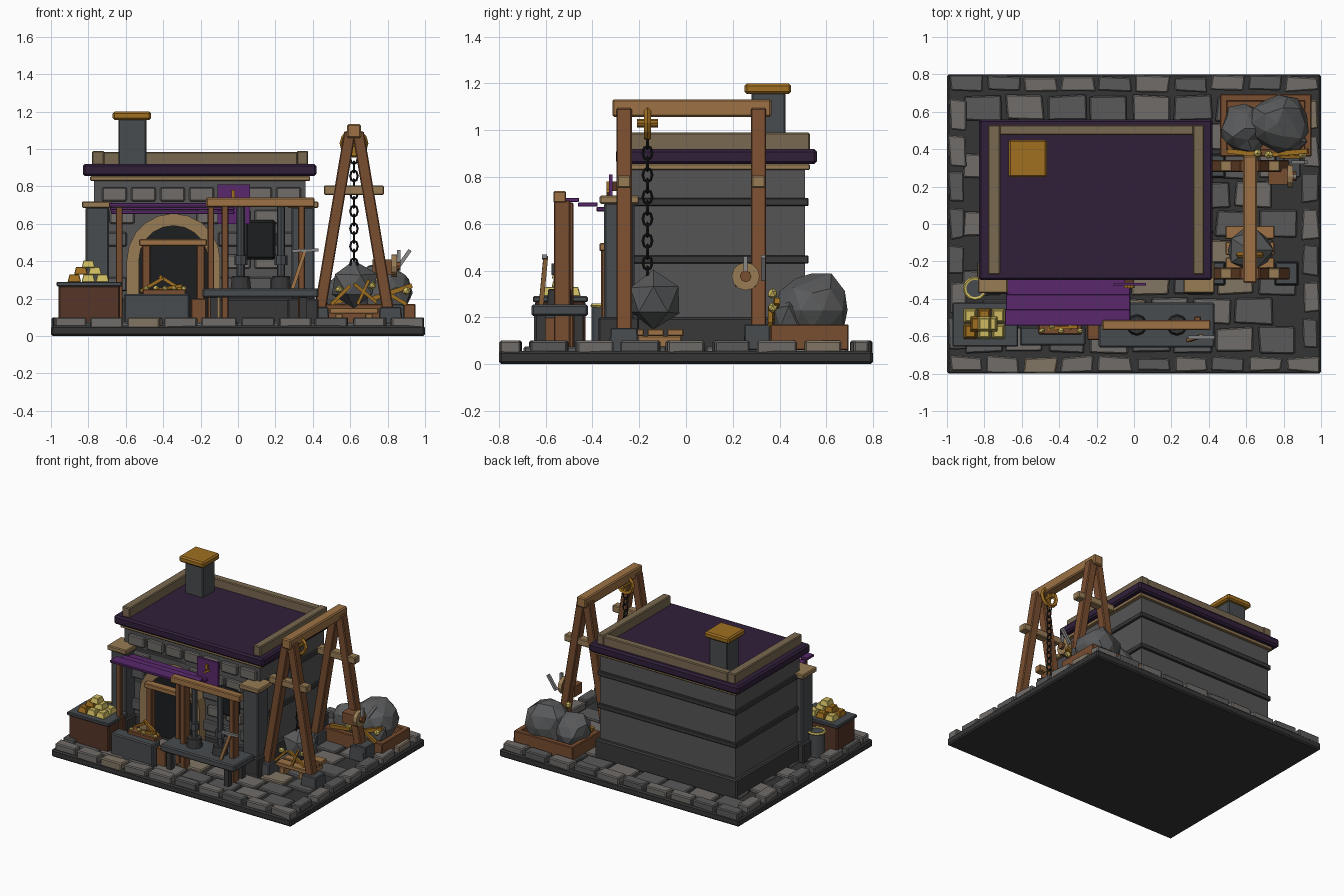
import bpy, bmesh, math, random
from mathutils import Vector, Matrix

if "Cube" in bpy.data.objects:
    bpy.data.objects.remove(bpy.data.objects["Cube"])
random.seed(4)
COL = {'mortar': (.035, .035, .035), 'stone': (.16, .15, .14), 'stone_dark': (.1, .1, .1), 'stone_tan': (.22, .18, .13),
       'wall': (.09, .09, .09), 'dark': (.04, .04, .042), 'iron': (.065, .072, .078), 'black': (.012, .013, .014),
       'roof': (.03, .014, .042), 'purple': (.1, .022, .15), 'tan': (.31, .2, .09), 'wood': (.19, .075, .03),
       'wood_dark': (.09, .035, .02), 'wood_light': (.34, .17, .06), 'gold': (.62, .5, .12), 'amber': (.35, .16, .015),
       'rock': (.1, .102, .105), 'steel': (.25, .25, .25), 'parapet': (.19, .14, .08)}
MATS = {}


def part(name, col, build, bevel=0.0):
    bm = bmesh.new()
    build(bm)
    bmesh.ops.recalc_face_normals(bm, faces=bm.faces)
    me = bpy.data.meshes.new(name)
    bm.to_mesh(me)
    bm.free()
    ob = bpy.data.objects.new(name, me)
    bpy.context.collection.objects.link(ob)
    if col not in MATS:
        MATS[col] = bpy.data.materials.new(col)
        MATS[col].diffuse_color = (*COL[col], 1)
    me.materials.append(MATS[col])
    if bevel:
        m = ob.modifiers.new('bevel', 'BEVEL')
        m.width, m.segments = bevel, 1
    return ob


def box(bm, x0, x1, y0, y1, z0, z1, jit=0.0, taper=1.0, rot=0.0):
    c = Vector(((x0 + x1) / 2, (y0 + y1) / 2, (z0 + z1) / 2))
    vs = bmesh.ops.create_cube(bm, size=1)['verts']
    for v in vs:
        t = taper if v.co.z > 0 else 1
        p = Vector((v.co.x * (x1 - x0) * t, v.co.y * (y1 - y0) * t, v.co.z * (z1 - z0)))
        v.co = c + Matrix.Rotation(rot, 3, 'Z') @ p
    if jit:
        for a in vs[::2]:
            d = Vector((random.uniform(-jit, jit), random.uniform(-jit, jit), 0))
            for v in vs:
                if (v.co.xy - a.co.xy).length < 1e-5 and v is not a:
                    v.co += d
            a.co += d


def boxes(*bs, **k):
    return lambda bm: [box(bm, *b, **k) for b in bs]


def frame(p, q):
    p, q = Vector(p), Vector(q)
    d = (q - p).normalized()
    ref = Vector((0, 0, 1)) if abs(d.y) > .9 else Vector((0, 1, 0))
    x = ref.cross(d).normalized()
    m = Matrix((x, d.cross(x), d)).transposed().to_4x4()
    return Matrix.Translation((p + q) / 2) @ m, (q - p).length


def bar(bm, p, q, w, h=None):
    m, l = frame(p, q)
    bmesh.ops.create_cube(bm, size=1, matrix=m @ Matrix.Diagonal((w, h or w, l, 1)))


def bars(*bs):
    return lambda bm: [bar(bm, *b) for b in bs]


def cyl(bm, p, q, r, n=10, r2=None):
    m, l = frame(p, q)
    bmesh.ops.create_cone(bm, cap_ends=True, segments=n, radius1=r, radius2=r if r2 is None else r2, depth=l, matrix=m)


def cyls(*cs):
    return lambda bm: [cyl(bm, *c) for c in cs]


def ring(bm, c, u, v, ru, rv, t, n=12, k=5):
    u, v, c = Vector(u), Vector(v), Vector(c)
    w = u.cross(v)
    g = []
    for i in range(n):
        a = 2 * math.pi * i / n
        o = u * math.cos(a) + v * math.sin(a)
        p = c + u * ru * math.cos(a) + v * rv * math.sin(a)
        g.append([bm.verts.new(p + t * (o * math.cos(b) + w * math.sin(b))) for b in [2 * math.pi * j / k for j in range(k)]])
    for i in range(n):
        for j in range(k):
            bm.faces.new((g[i][j], g[(i + 1) % n][j], g[(i + 1) % n][(j + 1) % k], g[i][(j + 1) % k]))


def rock(bm, c, s, sub=2, jit=.13):
    vs = bmesh.ops.create_icosphere(bm, subdivisions=sub, radius=1)['verts']
    for v in vs:
        f = 1 + random.uniform(-jit, jit)
        v.co = Vector([c[i] + v.co[i] * s[i] * f for i in range(3)])
        v.co.z = max(v.co.z, .1)


def arch_pts(r, z0=.1, cx=-.345, cz=.405, n=10):
    return [(cx - r, z0)] + [(cx - r * math.cos(math.pi * i / n), cz + r * math.sin(math.pi * i / n)) for i in range(n + 1)] + [(cx + r, z0)]


def prism(bm, pts, y0, y1):
    f = bm.faces.new([bm.verts.new((x, y0, z)) for x, z in pts])
    e = bmesh.ops.extrude_face_region(bm, geom=[f])['geom']
    bmesh.ops.translate(bm, vec=(0, y1 - y0, 0), verts=[g for g in e if isinstance(g, bmesh.types.BMVert)])


# Base slab, rim stones and paving
part('base_slab', 'mortar', boxes((-1, 1, -.8, .8, 0, .055)), .01)
stones = {'stone': [], 'stone_dark': [], 'stone_tan': []}


def pick():
    return stones[random.choice(['stone'] * 4 + ['stone_dark'] * 3 + ['stone_tan'])]


for i in range(10):
    for s in (-1, 1):
        x = -.9 + .2 * i
        pick().append((max(x - .088, -.985), min(x + .088, .985), s * .75 - .04, s * .75 + .04, .04, .1))
for i in range(7):
    for s in (-1, 1):
        y = -.585 + .195 * i
        pick().append((s * .945 - .043, s * .945 + .043, y - .08, y + .08, .04, .1))
for j in range(9):
    for i in range(8):
        x, y = -.78 + .225 * i + (.07 if j % 2 else -.03), -.62 + .155 * j
        if x < .86 and not (-.6 < x < .25 and -.15 < y < .42):
            pick().append((x - .1, min(x + .1, .89), y - .066, y + .066, .045, .075))
for k, v in stones.items():
    part('paving_' + k, k, boxes(*v, jit=.009), .007)

# Building walls, courses, plinth
part('walls', 'wall', boxes((-.77, .36, -.25, .51, .05, .84)))
part('wall_courses', 'dark', boxes((-.785, .375, -.25, .525, .43, .465), (-.785, .375, -.25, .525, .675, .71)), .005)
part('plinth', 'dark', boxes((-.8, .385, -.26, .54, .05, .2)), .01)
for n, (k, zs) in enumerate({'stone_dark': (.24, .48), 'stone': (.36, .6), 'stone_tan': (.72,)}.items()):
    bl = []
    for z in zs:
        for i in range(7):
            x = -.66 + .155 * i + (.04 if n == 1 else 0)
            if math.hypot(x + .345, max(z - .35, 0)) > .3 and x < .3:
                bl.append((x - .066, x + .066, -.275, -.24, z, z + .075))
    part('front_bricks_' + k, 'stone' if k == 'stone_tan' else k, boxes(*bl), .007)
part('eave_trim', 'tan', boxes((-.79, .385, -.275, .53, .83, .855)), .004)
part('roof_slab', 'roof', boxes((-.83, .42, -.3, .56, .855, .92)), .012)
part('parapet', 'parapet', boxes((-.78, -.715, -.27, .53, .91, .99), (.315, .375, -.27, .53, .91, .99),
                                 (-.72, .32, .475, .53, .91, .985)), .006)
part('chimney', 'iron', boxes((-.64, -.49, .28, .425, .9, 1.16)), .006)
part('chimney_cap', 'amber', boxes((-.67, -.465, .25, .45, 1.155, 1.2)), .01)
part('corner_pillars', 'iron', boxes((-.815, -.69, -.35, -.22, .05, .69), (.285, .41, -.35, -.22, .05, .69)), .008)
part('pillar_bases', 'dark', boxes((-.84, -.67, -.375, -.2, .05, .2), (.265, .43, -.375, -.2, .05, .2)), .008)
part('pillar_caps', 'tan', boxes((-.835, -.675, -.37, -.2, .685, .72), (.265, .43, -.37, -.2, .685, .72)), .006)


# Arched doorway with timber frame inside
def door_arch(bm):
    prism(bm, arch_pts(.25) + arch_pts(.185)[::-1], -.325, -.25)


part('door_arch', 'tan', door_arch)
part('door_void', 'black', lambda bm: prism(bm, arch_pts(.19), -.28, -.25))
part('mine_frame', 'wood', bars(((-.49, -.34, .07), (-.49, -.34, .49), .045), ((-.2, -.34, .07), (-.2, -.34, .49), .045)), .005)
part('mine_lintel', 'wood_light', bars(((-.53, -.34, .5), (-.165, -.34, .5), .035, .06)), .005)
part('wall_panel', 'black', boxes((.04, .2, -.3, -.25, .41, .62)), .012)
part('banner', 'purple', boxes((-.11, .065, -.33, -.315, .6, .81)))
part('banner_bars', 'amber', bars(((-.025, -.335, .74), (-.025, -.335, .78), .02, .012), ((-.05, -.335, .71), (0, -.335, .74), .014, .012)))
part('banner_bracket', 'wood_dark', boxes((-.05, 0, -.32, -.25, .74, .78)))


# Awning on posts, planks rising toward the front
def awning(bm):
    for i in range(3):
        y = -.54 + i * .08
        z = .702 - i * .02
        bar(bm, (-.69 + .006 * i, y + .04, z), (-.02, y + .04, z), .018, .085)


part('awning', 'purple', awning, .003)
part('awning_posts', 'wood', bars(*[((x, -.5, .06), (x, -.5, .69), .036) for x in (-.635, -.145)]), .004)

# Stamp mill table
part('mill_table', 'iron', boxes((-.19, .43, -.66, -.42, .205, .255)), .008)
part('mill_legs', 'dark', boxes(*[(x - .02, x + .02, y - .02, y + .02, .06, .21) for x in (-.13, .35) for y in (-.62, -.46)]))
part('mill_posts', 'wood', bars(*[((x, -.53, .06), (x, -.53, .7), .038, .07) for x in (-.07, .34)]), .005)
part('mill_beam', 'wood_light', bars(((-.17, -.54, .715), (.41, -.54, .715), .05, .055)), .006)
part('mill_mortars', 'dark', cyls(*[((x, -.54, .25), (x, -.54, .32), .058, 10, .05) for x in (.015, .23)]), .004)
part('mill_stamps', 'iron', cyls(*[((x, -.54, .3), (x, -.54, .69), .022, 8) for x in (.015, .23)],
                                 *[((x, -.54, .38), (x, -.54, .43), .035, 8) for x in (.015, .23)]))
part('pick_handle', 'wood_light', bars(((.29, -.62, .25), (.36, -.6, .46), .02)))
part('pick_head', 'steel', bars(((.29, -.605, .455), (.43, -.605, .46), .016, .02)))

# Ore trough with scrap timbers and nuggets
part('trough', 'iron', boxes((-.61, -.26, -.65, -.55, .05, .225)), .008)
part('ore_tray', 'wood', boxes((-.51, -.28, -.59, -.51, .21, .25), (-.25, -.17, -.62, -.54, .06, .2)), .004)
part('scrap_timbers', 'amber', bars(((-.52, -.5, .24), (-.4, -.53, .31), .018), ((-.42, -.52, .32), (-.29, -.53, .24), .018),
                                    ((-.47, -.56, .24), (-.3, -.55, .27), .016)))
part('nuggets', 'gold', lambda bm: [rock(bm, (-.49 + .05 * i, -.57 + .02 * (i % 2), .255), (.017, .015, .015), 1) for i in range(5)])

# Strongbox with stacked ingots
part('strongbox', 'wood_dark', boxes((-.96, -.63, -.645, -.43, .06, .27)), .008)
part('strongbox_lid', 'iron', boxes((-.97, -.62, -.655, -.42, .265, .29)), .005)
for nm, c, o in (('ingots_amber', 'amber', 0), ('ingots_gold', 'gold', 1)):
    ing = [(-.875 + .075 * i, -.575 + .085 * j, .31) for i in range(3) for j in range(2)] + \
          [(-.84 + .075 * i, -.535, .35) for i in range(2)] + [(-.8, -.535, .385)]
    part(nm, c, boxes(*[(x - .036, x + .036, y - .04, y + .04, z - .02, z + .02)
                        for i, (x, y, z) in enumerate(ing) if (i % 3 != 0) == bool(o)], taper=.72), .003)
part('barrel', 'iron', cyls(((-.85, -.345, .06), (-.85, -.345, .25), .06, 10)), .004)
part('barrel_rim', 'gold', lambda bm: ring(bm, (-.85, -.345, .25), (1, 0, 0), (0, 1, 0), .055, .055, .01))

# A-frame hoist
YS = (-.265, .31)
part('hoist_legs', 'wood', bars(*[((.62 + s * .185, y, .12), (.62 + s * .022, y, 1.09), .062, .066) for y in YS for s in (-1, 1)]), .006)
part('hoist_beam', 'wood_light', bars(((.62, -.315, 1.095), (.62, .365, 1.095), .075, .075)), .008)
part('hoist_crossbars', 'tan', bars(*[((.46, y, .78), (.78, y, .78), .052, .06) for y in YS]), .006)
part('hoist_feet', 'iron', boxes(*[(.62 + s * .195 - .065, .62 + s * .195 + .065, y - .065, y + .065, .05, .155) for y in YS for s in (-1, 1)], taper=.9), .006)
part('pulley', 'amber', lambda bm: [ring(bm, (.62, -.165, 1.03), (1, 0, 0), (0, 0, 1), .062, .062, .015),
                                    cyl(bm, (.62, -.21, 1.03), (.62, -.12, 1.03), .018, 8), bar(bm, (.62, -.165, .97), (.62, -.165, 1.09), .02)])


def chain(bm):
    for i in range(13):
        u = (1, 0, 0) if i % 2 == 0 else (0, 1, 0)
        ring(bm, (.62, -.165, .95 - .047 * i), u, (0, 0, 1), .02, .03, .006, 8, 4)


part('chain', 'black', chain)
part('hoisted_rock', 'rock', lambda bm: rock(bm, (.62, -.14, .275), (.14, .125, .125), 1, .08))
part('pallet', 'wood_light', boxes(*[(.49, .75, -.25 + .085 * i, -.18 + .085 * i, .12, .15) for i in range(3)],
                                   (.52, .56, -.25, -.02, .06, .12), (.68, .72, -.25, -.02, .06, .12)), .004)
part('pallet_scrap', 'amber', bars(((.5, -.27, .17), (.6, -.28, .27), .018), ((.62, -.28, .28), (.74, -.26, .18), .018), ((.64, -.27, .17), (.7, -.28, .3), .016)))
part('winch_wheel', 'tan', cyls(((.82, .255, .375), (.85, .255, .375), .06, 12)))
part('winch_axle', 'wood', lambda bm: [cyl(bm, (.72, .255, .375), (.87, .255, .375), .025, 8), box(bm, .72, .84, .21, .3, .33, .41)])
part('winch_crank', 'steel', bars(((.86, .255, .37), (.86, .255, .46), .018)))

# Ore crate with boulders
part('ore_crate', 'wood', boxes((.46, .95, .36, .4, .06, .17), (.46, .95, .655, .695, .06, .17), (.46, .5, .36, .695, .06, .17),
                                (.91, .95, .36, .695, .06, .17), (.47, .94, .37, .68, .06, .12)), .005)
part('boulder_large', 'rock', lambda bm: rock(bm, (.77, .54, .23), (.165, .15, .17), 2, .12))
part('boulder_small', 'rock', lambda bm: rock(bm, (.59, .51, .2), (.13, .13, .13), 2, .12))
part('boulder_front', 'rock', lambda bm: rock(bm, (.83, .44, .2), (.1, .08, .1), 1))
part('crate_timbers', 'amber', bars(((.5, .39, .18), (.68, .37, .21), .025), ((.72, .37, .2), (.93, .39, .27), .025), ((.78, .36, .24), (.9, .36, .17), .02)))
part('ore_nuggets', 'gold', lambda bm: [rock(bm, (x, y, z), (.025, .022, .022), 1) for x, y, z in ((.72, .37, .3), (.66, .38, .23), (.54, -.25, .25), (.72, -.25, .27), (.9, .37, .24))])
part('crate_pick', 'steel', bars(((.85, .33, .36), (.92, .33, .46), .02)))
part('crate_block', 'iron', boxes((.8, .89, .25, .36, .06, .17)), .005)

for m in bpy.data.materials:
    if m.users and not m.is_grease_pencil:
        m.use_nodes = True
        m.node_tree.nodes["Principled BSDF"].inputs["Base Color"].default_value = m.diffuse_color
